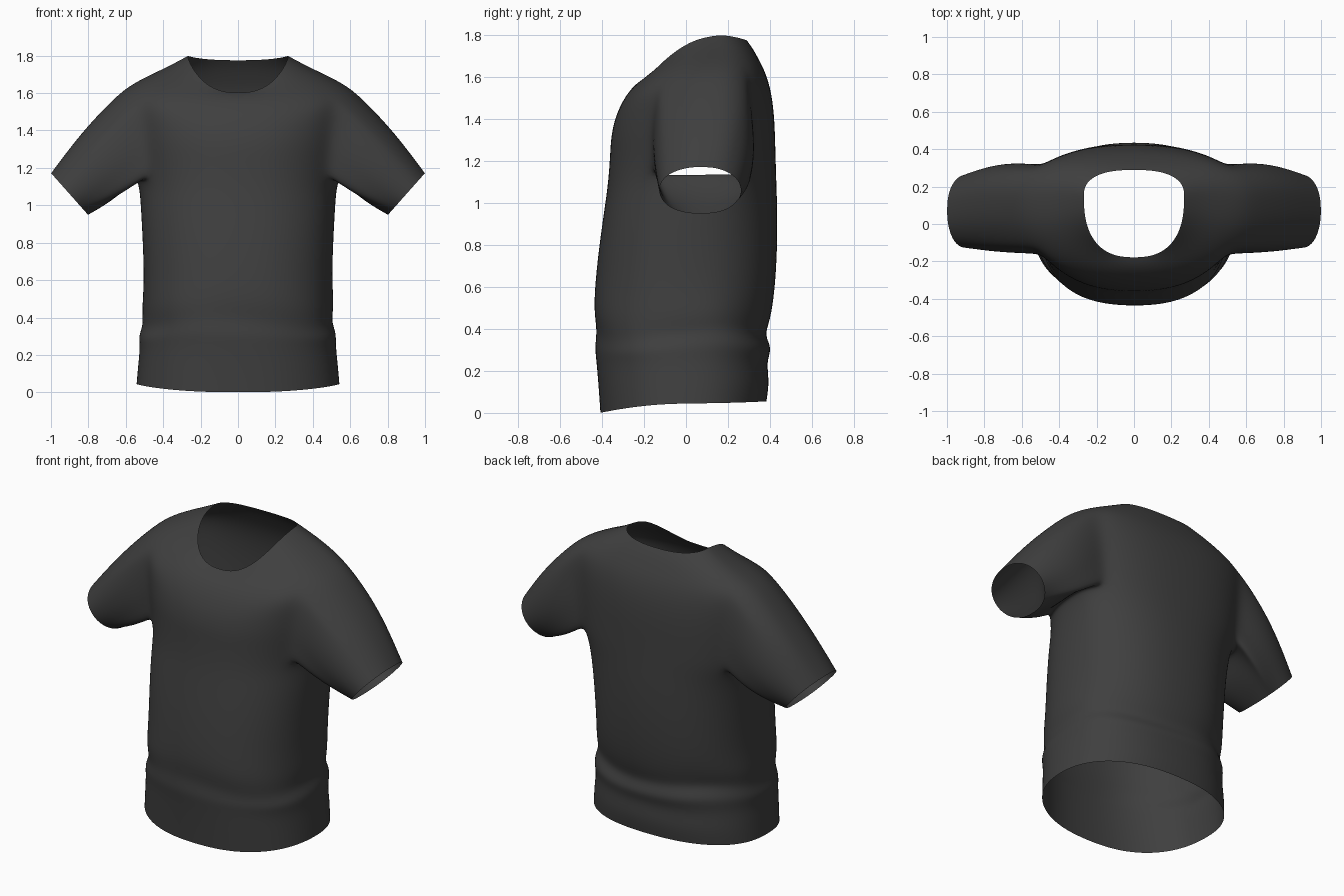
import bpy, bmesh, math
from mathutils import Vector

if "Cube" in bpy.data.objects:
    bpy.data.objects.remove(bpy.data.objects["Cube"])

SEG = 32      # points around the body
ARM = 3       # columns either side of the arm centre line
LOW, HIGH = 10, 15   # body rings bounding the armhole

# half width, centre y, front y, back y, side z, front z, back z
RINGS = [
    (.545, .00, -.41, .385, .045, .00, .055),
    (.537, .00, -.418, .40, .14, .12, .15),
    (.525, .00, -.428, .385, .25, .25, .25),
    (.532, .00, -.436, .415, .31, .30, .32),
    (.503, .00, -.428, .372, .37, .37, .385),
    (.516, .00, -.442, .40, .45, .46, .45),
    (.505, .01, -.438, .425, .58, .58, .58),
    (.510, .02, -.418, .437, .78, .78, .78),
    (.520, .05, -.392, .437, .96, .96, .96),
    (.527, .10, -.378, .433, 1.08, 1.06, 1.07),
    (.545, .14, -.370, .43, 1.16, 1.14, 1.16),
    (.56, .145, -.364, .427, 1.26, 1.23, 1.26),
    (.575, .145, -.360, .424, 1.37, 1.31, 1.37),
    (.59, .145, -.345, .416, 1.48, 1.385, 1.47),
    (.605, .145, -.325, .402, 1.57, 1.44, 1.55),
    (.60, .145, -.298, .38, 1.635, 1.495, 1.62),
    (.49, .15, -.258, .35, 1.69, 1.55, 1.68),
    (.37, .16, -.215, .32, 1.745, 1.585, 1.735),
    (.27, .15, -.18, .29, 1.80, 1.60, 1.775),
]


def signed_pow(v, p):
    return math.copysign(abs(v) ** p, v)


def body_point(ring, k):
    w, yc, yf, yb, zs, zf, zb = ring
    t = 2 * math.pi * k / SEG
    p = .86 if zs < 1.66 else .8
    c, s = signed_pow(math.cos(t), p), signed_pow(math.sin(t), p)
    end_y, end_z = (yb, zb) if s > 0 else (yf, zf)
    z = zs + (end_z - zs) * abs(s) ** 1.9
    # soft cloth folds gathered above the hem
    fold = math.exp(-((z - .38) / .12) ** 2)
    z += .022 * fold * math.sin(3 * t + .6)
    r = 1 + .012 * fold * math.sin(5 * t + 14 * z)
    return Vector((w * c * r, yc + abs(end_y - yc) * s * r, z))


bm = bmesh.new()
grid = [[bm.verts.new(body_point(r, k)) for k in range(SEG)] for r in RINGS]


def in_armhole(i, k):
    """True for the cells left open on both sides for the sleeves."""
    col = (k + ARM) % (SEG // 2)
    return LOW <= i < HIGH and col < 2 * ARM


# Body panels
for i in range(len(RINGS) - 1):
    for k in range(SEG):
        if not in_armhole(i, k):
            n = (k + 1) % SEG
            bm.faces.new((grid[i][k], grid[i][n], grid[i + 1][n], grid[i + 1][k]))


def armhole_loop(mid):
    cols = [(mid + d) % SEG for d in range(-ARM, ARM + 1)]
    loop = [grid[LOW][k] for k in cols]
    loop += [grid[i][cols[-1]] for i in range(LOW + 1, HIGH)]
    loop += [grid[HIGH][k] for k in reversed(cols)]
    loop += [grid[i][cols[0]] for i in range(HIGH - 1, LOW, -1)]
    return loop


# Sleeves: carry each armhole out to a tilted oval cuff
STEPS = 6
for side, mid in ((1, 0), (-1, SEG // 2)):
    loop = armhole_loop(mid)
    start = [v.co.copy() for v in loop]
    ys = [p.y for p in start]
    zs = [p.z for p in start]
    cy, cz = (min(ys) + max(ys)) / 2, (min(zs) + max(zs)) / 2
    hy, hz = (max(ys) - min(ys)) / 2, (max(zs) - min(zs)) / 2
    prev = loop
    for j in range(1, STEPS + 1):
        f = j / STEPS
        ring = []
        for p in start:
            a = math.atan2((p.z - cz) / hz, (p.y - cy) / hy)
            ca, sa = math.cos(a), math.sin(a)
            cuff = Vector((side * (.90 + .102 * sa), .068 + .2 * ca, 1.06 + .115 * sa))
            q = p.lerp(cuff, f)
            bulge = math.sin(math.pi * f)
            q.y += bulge * (.012 + .022 * ca)
            q.x += side * .012 * bulge * sa
            q.z += .015 * bulge * sa
            ring.append(bm.verts.new(q))
        for a in range(len(loop)):
            b = (a + 1) % len(loop)
            bm.faces.new((prev[a], prev[b], ring[b], ring[a]))
        prev = ring
    # round off the armhole seam
    bmesh.ops.smooth_vert(bm, verts=loop, factor=.3, use_axis_x=True,
                          use_axis_y=True, use_axis_z=True)

bmesh.ops.recalc_face_normals(bm, faces=bm.faces)
# The open shell must face outward
bm.faces.ensure_lookup_table()
if bm.faces[0].normal.dot(bm.faces[0].calc_center_median()) < 0:
    bmesh.ops.reverse_faces(bm, faces=bm.faces)

mesh = bpy.data.meshes.new("shirt")
bm.to_mesh(mesh)
bm.free()
shirt = bpy.data.objects.new("shirt", mesh)
bpy.context.collection.objects.link(shirt)

cloth = bpy.data.materials.new("charcoal cloth")
cloth.diffuse_color = (.05, .05, .05, 1)
cloth.use_nodes = True
cloth.node_tree.nodes["Principled BSDF"].inputs["Base Color"].default_value = cloth.diffuse_color
mesh.materials.append(cloth)
for face in mesh.polygons:
    face.use_smooth = True

smooth = shirt.modifiers.new("soft cloth", 'SUBSURF')
smooth.levels = smooth.render_levels = 2
